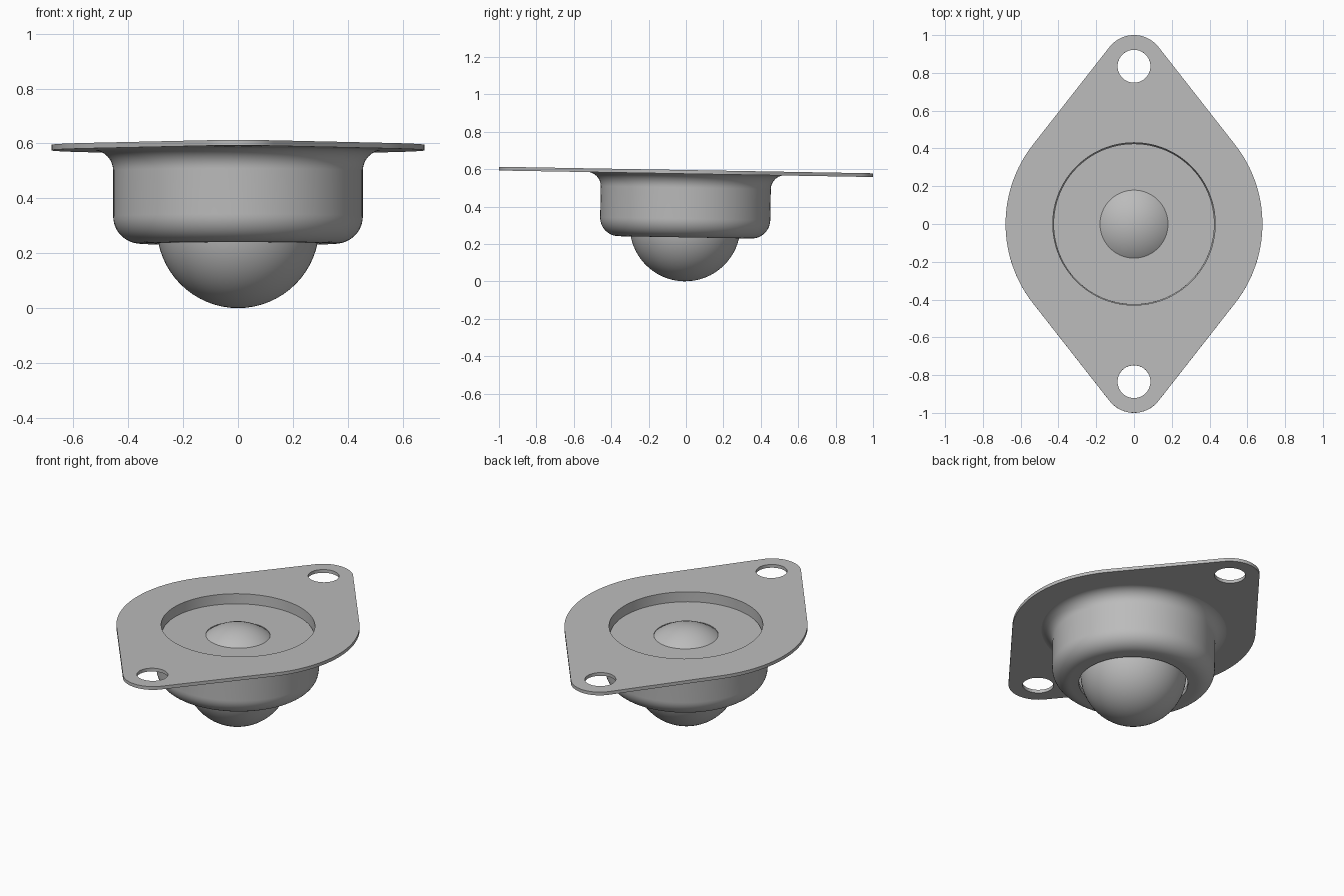
import bpy, bmesh
from math import radians, degrees, sin, cos, asin, pi
from mathutils import Matrix, Vector

cube = bpy.data.objects.get("Cube")
if cube:
    bpy.data.objects.remove(cube, do_unlink=True)

steel = bpy.data.materials.new("grey_steel")
steel.use_nodes = True
grey = (0.5, 0.5, 0.5, 1)
steel.diffuse_color = grey
steel.node_tree.nodes["Principled BSDF"].inputs["Base Color"].default_value = grey

TOP, UNDER = 0.595, 0.575      # flange faces
BORE = 0.43                    # inner radius of the cup
BALL = 0.296
pivot = Matrix.Translation((0, 0, UNDER))
tilt = pivot @ Matrix.Rotation(radians(-1), 4, 'X') @ pivot.inverted()


def finish(name, bm, angle=35):
    bmesh.ops.recalc_face_normals(bm, faces=bm.faces[:])
    bm.transform(tilt)
    mesh = bpy.data.meshes.new(name)
    bm.to_mesh(mesh)
    bm.free()
    mesh.materials.append(steel)
    obj = bpy.data.objects.new(name, mesh)
    bpy.context.collection.objects.link(obj)
    bpy.ops.object.select_all(action='DESELECT')
    obj.select_set(True)
    bpy.context.view_layer.objects.active = obj
    bpy.ops.object.shade_smooth_by_angle(angle=radians(angle))
    return obj


def arc(cx, cy, r, start, end, n):
    """Points along an arc, angles in degrees."""
    steps = [radians(start + (end - start) * i / n) for i in range(n + 1)]
    return [(cx + r * cos(a), cy + r * sin(a)) for a in steps]


def add_loop(bm, points, z):
    verts = [bm.verts.new((x, y, z)) for x, y in points]
    return [bm.edges.new((v, verts[i - 1])) for i, v in enumerate(verts)]


def revolve(name, profile, segments=96):
    """Closed (radius, height) profile spun about the z axis."""
    bm = bmesh.new()
    rings = []
    for i in range(segments):
        a = 2 * pi * i / segments
        rings.append([bm.verts.new((r * cos(a), r * sin(a), z)) for r, z in profile])
    for i, ring in enumerate(rings):
        prev = rings[i - 1]
        for j in range(len(profile)):
            bm.faces.new((prev[j - 1], ring[j - 1], ring[j], prev[j]))
    return finish(name, bm)


# Flange: wide middle arc, tangent sides, rounded ends, three holes
WIDE, TIP, HOLE_Y = 0.68, 0.165, 0.835
t = degrees(asin((WIDE - TIP) / HOLE_Y))
outline = arc(0, 0, WIDE, -t, t, 32) + arc(0, HOLE_Y, TIP, t, 180 - t, 20)
outline += [(-x, -y) for x, y in outline]
bm = bmesh.new()
edges = add_loop(bm, outline, UNDER)
edges += add_loop(bm, arc(0, 0, BORE, 0, 360, 96)[:-1], UNDER)
for side in (-1, 1):
    edges += add_loop(bm, arc(0, side * HOLE_Y, 0.087, 0, 360, 40)[:-1], UNDER)
bmesh.ops.triangle_fill(bm, edges=edges, use_beauty=True, normal=Vector((0, 0, 1)))
region = bmesh.ops.extrude_face_region(bm, geom=bm.faces[:])["geom"]
bmesh.ops.translate(bm, vec=(0, 0, TOP - UNDER),
                    verts=[g for g in region if isinstance(g, bmesh.types.BMVert)])
finish("mounting_flange", bm)

# Cup: flared neck, straight wall, rounded base with a round opening
cup = arc(0.53, 0.501, 0.075, 90, 180, 10)
cup += arc(0.355, 0.335, 0.1, 0, -90, 12)
cup += [(0.305, 0.235), (0.305, 0.26)]
cup += arc(0.355, 0.335, 0.075, -90, 0, 8)
cup += [(BORE, 0.576)]
revolve("housing_cup", cup)

# Recessed disc around the top of the ball
revolve("cover_disc", [(0.18, 0.535), (0.426, 0.535), (0.426, 0.515), (0.18, 0.515)])

# Ball
bm = bmesh.new()
bmesh.ops.create_uvsphere(bm, u_segments=64, v_segments=32, radius=BALL)
bmesh.ops.translate(bm, vec=(0, 0, BALL), verts=bm.verts[:])
finish("ball", bm, 60)
